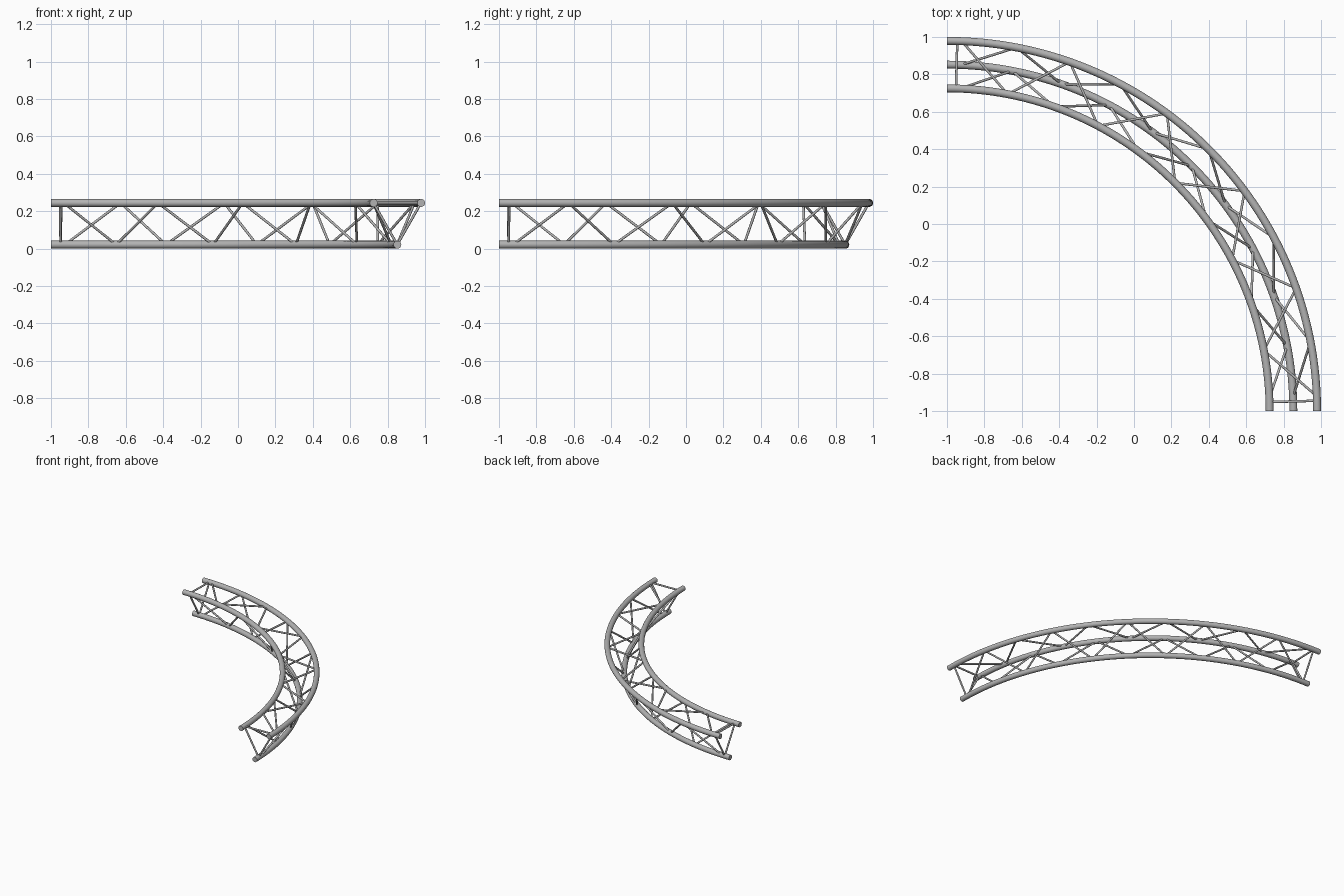
import bpy, bmesh
from math import sin, cos, pi, radians
from mathutils import Matrix, Vector

if "Cube" in bpy.data.objects:
    bpy.data.objects.remove(bpy.data.objects["Cube"], do_unlink=True)

# Brushed metal
metal = bpy.data.materials.new("grey_metal")
metal.use_nodes = True
grey = (0.45, 0.45, 0.45, 1)
metal.diffuse_color = grey
metal.node_tree.nodes["Principled BSDF"].inputs["Base Color"].default_value = grey

CENTRE = Vector((-1, -1, 0))     # centre of the quarter turn
TUBE, ROD = 0.021, 0.007         # chord and brace radii
OUTER, INNER, LOWER = (1.979, 0.244), (1.725, 0.244), (1.852, TUBE)


def finish(bm, name):
    bmesh.ops.recalc_face_normals(bm, faces=bm.faces)
    mesh = bpy.data.meshes.new(name)
    bm.to_mesh(mesh)
    bm.free()
    mesh.materials.append(metal)
    obj = bpy.data.objects.new(name, mesh)
    bpy.context.collection.objects.link(obj)
    bpy.ops.object.select_all(action='DESELECT')
    obj.select_set(True)
    bpy.context.view_layer.objects.active = obj
    bpy.ops.object.shade_smooth_by_angle(angle=radians(40))


def point(chord, angle):
    radius, z = chord
    a = radians(angle)
    return CENTRE + Vector((radius * cos(a), radius * sin(a), z))


def chord_tube(name, chord):
    """Round section swept through the quarter turn, capped at both ends."""
    bm = bmesh.new()
    place = Matrix.Translation(point(chord, 0)) @ Matrix.Rotation(pi / 2, 4, 'X')
    bmesh.ops.create_circle(bm, segments=20, radius=TUBE, matrix=place)
    bmesh.ops.spin(bm, geom=bm.verts[:] + bm.edges[:], cent=CENTRE,
                   axis=(0, 0, 1), angle=pi / 2, steps=64)
    bmesh.ops.holes_fill(bm, edges=[e for e in bm.edges if e.is_boundary], sides=0)
    finish(bm, name)


def add_rod(bm, a, b):
    d = b - a
    place = Matrix.Translation((a + b) / 2) @ d.to_track_quat('Z', 'Y').to_matrix().to_4x4()
    bmesh.ops.create_cone(bm, cap_ends=True, segments=10, radius1=ROD,
                          radius2=ROD, depth=d.length, matrix=place)


def braces(name, first, second):
    """Zigzag rods between two chords, with a straight rod near each end."""
    bm = bmesh.new()
    start, bays = 2.3, 10
    step = (90 - 2 * start) / bays
    pair = (first, second)
    for i in range(bays):
        a = start + i * step
        add_rod(bm, point(pair[i % 2], a), point(pair[(i + 1) % 2], a + step))
    for a in (1.6, 88.4):
        add_rod(bm, point(first, a), point(second, a))
    finish(bm, name)


# Three curved chords
chord_tube("outer_chord", OUTER)
chord_tube("inner_chord", INNER)
chord_tube("lower_chord", LOWER)

# Lattice on the three sides
braces("top_braces", OUTER, INNER)
braces("outer_side_braces", LOWER, OUTER)
braces("inner_side_braces", INNER, LOWER)
